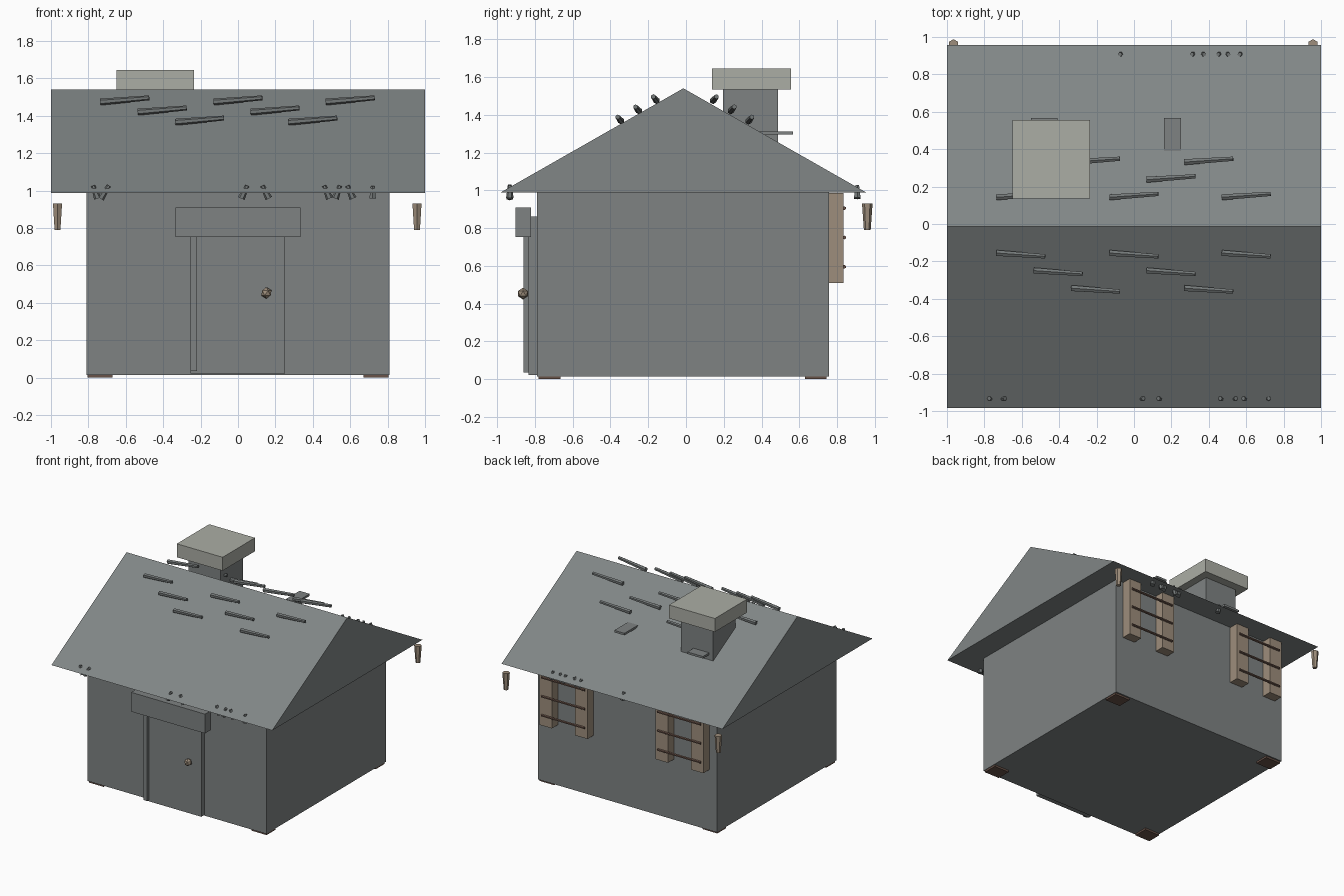
import bpy, bmesh
from mathutils import Vector

if "Cube" in bpy.data.objects:
    bpy.data.objects.remove(bpy.data.objects["Cube"])


def material(name, rgb):
    m = bpy.data.materials.new(name)
    m.diffuse_color = (*rgb, 1)
    m.use_nodes = True
    m.node_tree.nodes["Principled BSDF"].inputs["Base Color"].default_value = m.diffuse_color
    return m


WALL = material("wall grey", (0.21, 0.225, 0.225))
ROOF = material("roof grey", (0.22, 0.24, 0.24))
CAP = material("pale stone", (0.41, 0.42, 0.375))
WOOD = material("light wood", (0.34, 0.27, 0.20))
DARK = material("dark wood", (0.14, 0.085, 0.065))
STICK = material("slate grey", (0.17, 0.185, 0.185))


def finish(name, bm, mat):
    bmesh.ops.recalc_face_normals(bm, faces=bm.faces)
    mesh = bpy.data.meshes.new(name)
    bm.to_mesh(mesh)
    bm.free()
    mesh.materials.append(mat)
    ob = bpy.data.objects.new(name, mesh)
    bpy.context.collection.objects.link(ob)
    return ob


def box(name, x, y, z, mat):
    """Box from three (low, high) ranges."""
    bm = bmesh.new()
    bmesh.ops.create_cube(bm, size=1)
    for v in bm.verts:
        v.co = [(a + b) / 2 + c * (b - a) for (a, b), c in zip((x, y, z), v.co)]
    return finish(name, bm, mat)


def rod(name, p, q, r1, r2, sides, mat):
    """Tapered rod from point p to point q."""
    p, q = Vector(p), Vector(q)
    bm = bmesh.new()
    bmesh.ops.create_cone(bm, cap_ends=True, segments=sides, radius1=r1,
                          radius2=r2, depth=(q - p).length)
    rot = (q - p).to_track_quat('Z', 'Y')
    for v in bm.verts:
        v.co = rot @ v.co + (p + q) / 2
    return finish(name, bm, mat)


# House body and corner feet
box("body", (-0.81, 0.81), (-0.79, 0.757), (0.015, 0.99), WALL)
for sx in (-1, 1):
    for y in ((-0.78, -0.665), (0.63, 0.745)):
        box("foot", sorted((sx * 0.67, sx * 0.805)), y, (0, 0.016), DARK)

# Gabled roof: triangular profile extruded along x
bm = bmesh.new()
profile = [bm.verts.new((-1, y, z)) for y, z in ((-0.985, 0.987), (0.957, 0.987), (-0.014, 1.54))]
face = bm.faces.new(profile)
ext = bmesh.ops.extrude_face_region(bm, geom=[face])
bmesh.ops.translate(bm, vec=(2, 0, 0),
                    verts=[g for g in ext["geom"] if isinstance(g, bmesh.types.BMVert)])
finish("roof", bm, ROOF)

# Door, edge strip, lintel and knob
box("door", (-0.255, 0.252), (-0.835, -0.785), (0.023, 0.86), WALL)
box("door_strip", (-0.255, -0.22), (-0.86, -0.83), (0.035, 0.80), WALL)
box("lintel", (-0.335, 0.333), (-0.902, -0.822), (0.752, 0.91), WALL)
bm = bmesh.new()
bmesh.ops.create_icosphere(bm, subdivisions=1, radius=0.031)
bmesh.ops.translate(bm, verts=bm.verts, vec=(0.152, -0.863, 0.453))
finish("door_knob", bm, WOOD)

# Chimney and roof ledges
box("chimney", (-0.587, -0.297), (0.197, 0.487), (1.20, 1.55), WALL)
box("chimney_cap", (-0.65, -0.235), (0.137, 0.555), (1.535, 1.645), CAP)
for x in ((-0.55, -0.41), (0.16, 0.252)):
    box("roof_ledge", x, (0.39, 0.567), (1.295, 1.312), WALL)

# Tilted sticks in three rows on both slopes
rows = [(0.158, 1.485, (-0.605, 0.0, 0.60)),
        (0.252, 1.431, (-0.405, 0.198)),
        (0.346, 1.377, (-0.205, 0.40))]
for side in (-1, 1):
    for d, z, xs in rows:
        y = side * d - 0.006
        for x in xs:
            rod("roof_stick", (x - 0.13, y - side * 0.009, z - 0.011),
                (x + 0.13, y + side * 0.009, z + 0.011), 0.018, 0.013, 6, STICK)

# Small pegs through the eaves: (top x, bottom x)
front_pegs = [(-0.775, -0.75), (-0.69, -0.735), (0.05, 0.017), (0.13, 0.165),
              (0.46, 0.49), (0.545, 0.52), (0.585, 0.615), (0.72, 0.72)]
back_pegs = [(-0.075, -0.06), (0.31, 0.33), (0.375, 0.355), (0.45, 0.47),
             (0.505, 0.49), (0.565, 0.58)]
for y, pegs in ((-0.933, front_pegs), (0.907, back_pegs)):
    for top, low in pegs:
        rod("eave_peg", (low, y, 0.958), (top, y, 1.026), 0.02, 0.011, 6, STICK)

# Hanging tapered pegs at the back corners
for x in (-0.965, 0.957):
    rod("corner_peg", (x, 0.96, 0.79), (x, 0.96, 0.93), 0.018, 0.028, 6, WOOD)

# Back windows: two posts with three bars each
for sx in (-1, 1):
    for a, b in ((0.307, 0.422), (0.63, 0.742)):
        box("window_post", sorted((sx * a, sx * b)), (0.75, 0.835), (0.51, 0.985), WOOD)
    for z in (0.905, 0.75, 0.595):
        rod("window_bar", (sx * 0.33, 0.838, z), (sx * 0.72, 0.838, z), 0.01, 0.01, 6, DARK)
